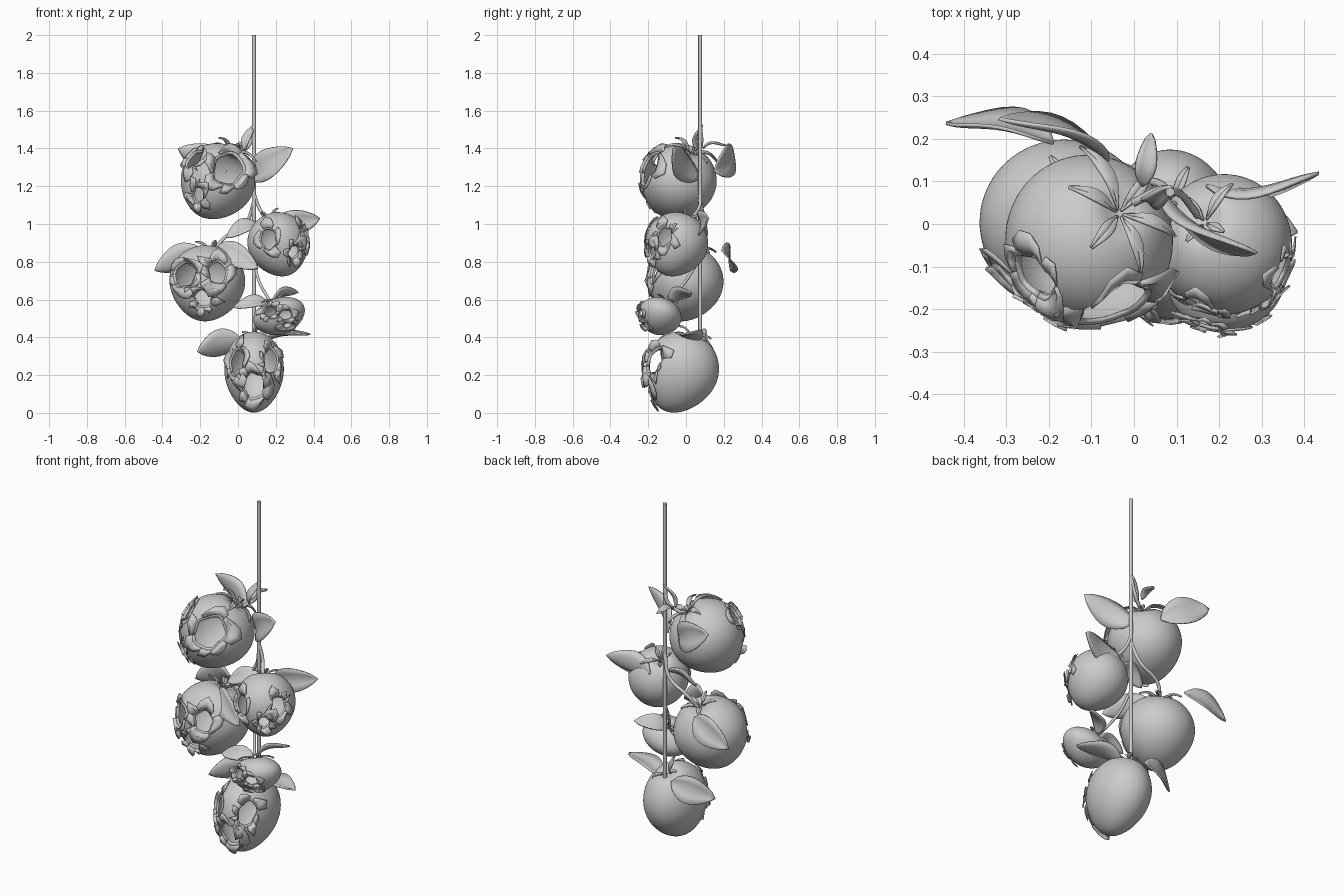
import bpy, bmesh, math, random
from mathutils import Vector, Quaternion

random.seed(4)
old = bpy.data.objects.get("Cube")
if old:
    bpy.data.objects.remove(old, do_unlink=True)

grey = bpy.data.materials.new("plain grey")
grey.use_nodes = True
grey.diffuse_color = (0.6, 0.6, 0.6, 1)
grey.node_tree.nodes["Principled BSDF"].inputs["Base Color"].default_value = (0.6, 0.6, 0.6, 1)


def finish(name, bm, angle=40):
    mesh = bpy.data.meshes.new(name)
    bm.to_mesh(mesh)
    bm.free()
    mesh.materials.append(grey)
    obj = bpy.data.objects.new(name, mesh)
    bpy.context.collection.objects.link(obj)
    bpy.ops.object.select_all(action='DESELECT')
    obj.select_set(True)
    bpy.context.view_layer.objects.active = obj
    bpy.ops.object.shade_smooth_by_angle(angle=math.radians(angle))
    return obj


def thicken(obj, amount):
    mod = obj.modifiers.new("thickness", 'SOLIDIFY')
    mod.thickness = amount
    mod.offset = 0


def strip(bm, rows):
    """Join equal rows of points with quads."""
    grid = [[bm.verts.new(p) for p in row] for row in rows]
    for r0, r1 in zip(grid, grid[1:]):
        for i in range(len(r0) - 1):
            bm.faces.new((r0[i], r0[i + 1], r1[i + 1], r1[i]))


def around(axis, angle, turn):
    """Unit vector at an angle from an axis, turned about it."""
    side = axis.orthogonal().normalized()
    side.rotate(Quaternion(axis, turn))
    return axis * math.cos(angle) + side * math.sin(angle)


def turn_of(axis, p):
    """Turn of a point about an axis, matching around()."""
    side = axis.orthogonal().normalized()
    return math.atan2(p.dot(axis.cross(side)), p.dot(side))


def fruit(name, centre, radii, up, holes, sepals, sepal_length):
    centre, radii = Vector(centre), Vector(radii)
    rot = Vector((0, 0, 1)).rotation_difference(Vector(up))

    # Tapered ball with a dimple at the stalk
    def surf(d, lift=1.0):
        taper = 1 + 0.1 * d.z - 0.08 * d.z * d.z
        rho = math.hypot(d.x, d.y)
        dimple = 0.14 * math.exp(-(rho / 0.25) ** 2) if d.z > 0 else 0
        p = Vector((d.x * taper, d.y * taper, d.z - dimple)) * lift
        return centre + rot @ Vector([a * b for a, b in zip(p, radii)])

    # Uneven outline of a hole
    def rim(size, turn):
        return size * (1 + 0.1 * math.sin(2 * turn + size * 40) + 0.07 * math.sin(5 * turn))

    bm = bmesh.new()
    bmesh.ops.create_icosphere(bm, subdivisions=5, radius=1)
    cuts = []
    for *d, size in holes:
        d = rot.inverted() @ Vector(d)
        cuts.append((Vector([x / r for x, r in zip(d, radii)]).normalized(), size))
    # Open the holes and tidy their edges
    for axis, size in cuts:
        gone = []
        for f in bm.faces:
            c = f.calc_center_median()
            if c.angle(axis) < rim(size, turn_of(axis, c)):
                gone.append(f)
        bmesh.ops.delete(bm, geom=gone, context='FACES')
        for v in bm.verts:
            turn = turn_of(axis, v.co)
            if v.is_boundary and v.co.angle(axis) < rim(size, turn) + 0.08:
                v.co = around(axis, rim(size, turn), turn)
    for v in bm.verts:
        v.co = surf(v.co.normalized())
    finish(name, bm, 60)

    # Torn skin peeling off each hole, and a short inner wall
    bm = bmesh.new()
    for axis, size in cuts:
        n = 20
        turns = [math.tau * i / n for i in range(n + 1)]
        edge = [surf(around(axis, rim(size, t), t)) for t in turns]
        wall = [surf(around(axis, rim(size, t) * 0.93, t), 0.93) for t in turns]
        strip(bm, [wall, edge])
        start = 0
        while start < n:
            stop = min(n, start + random.choice((2, 3, 4, 5)))
            part = turns[start:stop + 1]
            peak = random.uniform(0.2, 0.8) * (stop - start)
            reach, lift = random.uniform(0.18, 0.42), random.uniform(0.04, 0.16)
            mid, tips = [], []
            for i, t in enumerate(part):
                size_here = max(0.15, 1 - abs(i - peak) / (stop - start) * 1.3)
                a, out = rim(size, t), reach * size_here
                mid.append(surf(around(axis, a + out * 0.5, t), 1.01 + lift * 0.6))
                tips.append(surf(around(axis, a + out, t), 1.01 + lift * (0.3 + 0.7 * size_here)))
            strip(bm, [edge[start:stop + 1], mid, tips])
            start = stop + random.choice((0, 0, 1))
    thicken(finish(name + "_torn_rims", bm, 30), 0.004)

    # Sepals draped from the stalk
    bm = bmesh.new()
    for k in range(sepals):
        turn = math.tau * k / sepals + random.uniform(-0.3, 0.3)
        length = sepal_length * random.uniform(0.6, 1.2)
        rows = []
        for i in range(8):
            t = i / 7
            width = 0.012 + 0.09 * math.sin(math.pi * t ** 0.8) ** 1.2
            ang = 0.04 + length * t
            swing = width / math.sin(ang + 0.15)
            lift = 1.03 + 0.06 * math.sin(t * 2.2) + 0.05 * t * t
            rows.append([surf(around(Vector((0, 0, 1)), ang, turn + s * swing),
                              lift + 0.03 * abs(s)) for s in (-1, 0, 1)])
        strip(bm, rows)
    thicken(finish(name + "_sepals", bm), 0.006)


def leaf(name, base, tip, width, face, bend=0.015):
    """Pointed leaf folded on its midrib; face is the way its top looks."""
    base, tip = Vector(base), Vector(tip)
    along = tip - base
    side = along.cross(Vector(face)).normalized()
    normal = side.cross(along).normalized()
    bm = bmesh.new()
    rows = []
    for i in range(11):
        t = i / 10
        half = 0.004 + width / 2 * math.sin(math.pi * t ** 0.85) ** 0.8 if i < 10 else 0.001
        mid = base + along * t + normal * bend * math.sin(math.pi * t * 1.4)
        rows.append([mid + side * half * s + normal * half * 0.3 * s * s
                     for s in (-1, -0.5, 0, 0.5, 1)])
    strip(bm, rows)
    thicken(finish(name, bm, 50), 0.008)


def stem(name, points, radius):
    curve = bpy.data.curves.new(name, 'CURVE')
    curve.dimensions = '3D'
    curve.bevel_depth = radius
    curve.bevel_resolution = 2
    curve.use_fill_caps = True
    line = curve.splines.new('BEZIER')
    line.resolution_u = 6
    line.bezier_points.add(len(points) - 1)
    for bp, p in zip(line.bezier_points, points):
        bp.co = p
        bp.handle_left_type = bp.handle_right_type = 'AUTO'
    curve.materials.append(grey)
    bpy.context.collection.objects.link(bpy.data.objects.new(name, curve))


# Fruits: centre, radii, stalk direction, holes (direction and angle), sepals
fruit("top_fruit", (-0.112, -0.043, 1.222), (0.197, 0.2, 0.207), (0.4, 0.35, 0.8),
      [(0.33, -0.8, 0.38, 0.48), (-0.5, -0.75, -0.3, 0.22), (-0.6, -0.4, 0.6, 0.3)], 6, 0.8)
fruit("right_fruit", (0.215, -0.053, 0.89), (0.16, 0.165, 0.175), (-0.3, 0.35, 0.85),
      [(-0.35, -0.9, 0.2, 0.33), (0.5, -0.8, -0.2, 0.22), (0.85, -0.4, 0.3, 0.3)], 4, 0.5)
fruit("left_fruit", (-0.165, -0.002, 0.685), (0.2, 0.195, 0.205), (0.15, 0.3, 0.9),
      [(-0.65, -0.7, 0.25, 0.38), (0.3, -0.85, 0.3, 0.3), (-0.1, -0.9, -0.4, 0.26)], 5, 0.5)
fruit("small_fruit", (0.22, -0.14, 0.51), (0.14, 0.115, 0.095), (-0.3, 0.3, 0.85),
      [(-0.45, -0.85, 0.25, 0.3), (0.3, -0.9, 0.1, 0.28), (0.5, -0.8, -0.45, 0.2)], 4, 0.6)
fruit("bottom_fruit", (0.085, -0.03, 0.215), (0.157, 0.197, 0.22), (0, 0.35, 0.9),
      [(0, -0.9, -0.35, 0.4), (-0.5, -0.75, 0.3, 0.33), (0.5, -0.75, 0.35, 0.33)], 3, 0.4)

# Main stem and side branches
stem("main_stem", [(0.085, 0.075, 0.35), (0.085, 0.075, 1.1), (0.085, 0.075, 2)], 0.011)
stem("top_branch", [(0.085, 0.075, 1.52), (0.06, 0.08, 1.42), (0.0, 0.05, 1.37)], 0.01)
stem("right_branch", [(0.085, 0.075, 1.16), (0.11, 0.07, 1.09), (0.15, 0.02, 1.02)], 0.009)
stem("left_branch", [(0.085, 0.075, 1.12), (0.04, 0.1, 1.0), (-0.08, 0.1, 0.92),
                     (-0.13, 0.06, 0.84)], 0.01)
stem("small_branch", [(0.085, 0.075, 0.82), (0.11, 0.0, 0.7), (0.17, -0.09, 0.59)], 0.008)

# Leaves
leaf("top_leaf_right", (0.07, 0.07, 1.24), (0.28, -0.08, 1.4), 0.15, (-0.55, -0.8, 0.05))
leaf("top_leaf_back", (-0.06, 0.15, 1.28), (-0.31, 0.26, 1.4), 0.16, (0.25, 0.9, 0.15))
leaf("top_shoot", (0.02, 0.09, 1.4), (0.04, 0.21, 1.43), 0.04, (0, 0, 1))
leaf("upright_shoot", (0.03, 0.06, 1.39), (0.08, 0.075, 1.53), 0.04, (-0.5, -0.8, 0))
leaf("right_leaf_outer", (0.17, 0.09, 0.98), (0.435, 0.105, 1.03), 0.13, (0, -1, 0))
leaf("right_leaf_inner", (0.1, 0.05, 1.0), (-0.06, -0.02, 0.94), 0.09, (0, -0.7, 0.7))
leaf("left_leaf_outer", (-0.19, 0.19, 0.86), (-0.44, 0.25, 0.76), 0.14, (-0.15, 0.95, 0.25))
leaf("left_leaf_inner", (-0.11, -0.01, 0.88), (0.1, -0.15, 0.77), 0.12, (-0.6, -0.6, 0.5))
leaf("small_leaf_inner", (0.16, -0.08, 0.58), (-0.02, -0.13, 0.57), 0.08, (0, -0.7, 0.7))
leaf("small_leaf_outer", (0.18, -0.09, 0.59), (0.31, 0.03, 0.65), 0.09, (-0.4, 0.4, 0.8))
leaf("bottom_leaf_left", (0.02, 0.11, 0.39), (-0.22, 0.05, 0.33), 0.14, (-0.2, 0.9, 0.3))
leaf("bottom_leaf_right", (0.13, 0.05, 0.37), (0.38, -0.02, 0.43), 0.13, (-0.3, 0, 0.9))
